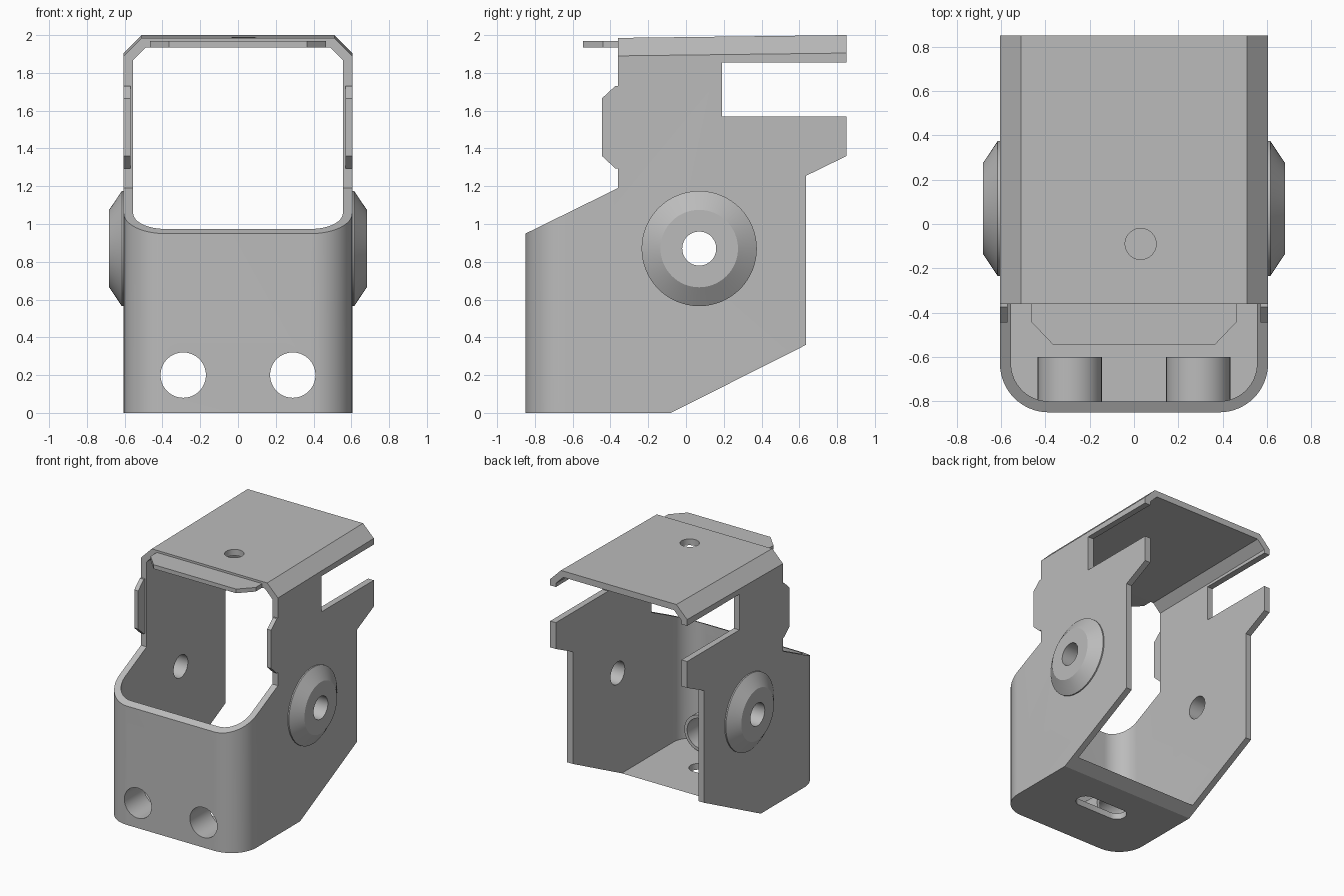
import bpy, bmesh, math
from mathutils import Vector

if "Cube" in bpy.data.objects:
    bpy.data.objects.remove(bpy.data.objects["Cube"], do_unlink=True)

steel = bpy.data.materials.new("grey_steel")
steel.use_nodes = True
GREY = (0.5, 0.5, 0.5, 1)
steel.diffuse_color = GREY
steel.node_tree.nodes["Principled BSDF"].inputs["Base Color"].default_value = GREY

HALF_W, WALL, RADIUS = 0.605, 0.05, 0.22
FRONT = -0.85
LIP_Y = -0.36       # front edge of the upper frame
TILT = 0.0124       # slight rise of the roof towards the back


def finish(name, bm):
    bmesh.ops.recalc_face_normals(bm, faces=bm.faces)
    mesh = bpy.data.meshes.new(name)
    bm.to_mesh(mesh)
    bm.free()
    mesh.materials.append(steel)
    ob = bpy.data.objects.new(name, mesh)
    bpy.context.collection.objects.link(ob)
    return ob


def prism(name, pts, axis, lo, hi):
    """Extrude a 2D outline along x, y or z."""
    place = {"x": lambda a, b, t: (t, a, b),
             "y": lambda a, b, t: (a, t, b),
             "z": lambda a, b, t: (a, b, t)}[axis]
    bm = bmesh.new()
    ends = [[bm.verts.new(place(a, b, t)) for a, b in pts] for t in (lo, hi)]
    n = len(pts)
    for ring in ends:
        bm.faces.new(ring)
    for i in range(n):
        j = (i + 1) % n
        bm.faces.new((ends[0][i], ends[0][j], ends[1][j], ends[1][i]))
    return finish(name, bm)


def lathe(name, profile, origin, direction, segments=64):
    """Revolve a closed (radius, distance) profile about an axis."""
    d = Vector(direction)
    u = Vector((0, 0, 1))
    v = d.cross(u)
    bm = bmesh.new()
    rings = []
    for k in range(segments):
        a = 2 * math.pi * k / segments
        out = u * math.cos(a) + v * math.sin(a)
        rings.append([bm.verts.new(Vector(origin) + out * r + d * t) for r, t in profile])
    n = len(profile)
    for k in range(segments):
        p, q = rings[k], rings[(k + 1) % segments]
        for i in range(n):
            j = (i + 1) % n
            bm.faces.new((p[i], p[j], q[j], q[i]))
    return finish(name, bm)


def circle(cx, cy, r, segments=64):
    return [(cx + r * math.cos(2 * math.pi * k / segments),
             cy + r * math.sin(2 * math.pi * k / segments)) for k in range(segments)]


def boolean(ob, tool, operation):
    mod = ob.modifiers.new(operation.lower(), "BOOLEAN")
    mod.operation, mod.solver, mod.object = operation, "EXACT", tool
    bpy.context.view_layer.objects.active = ob
    bpy.ops.object.modifier_apply(modifier=mod.name)
    bpy.data.objects.remove(tool, do_unlink=True)


def both_sides(half):
    return half + [(-x, y) for x, y in reversed(half)]


def plan(inset, back):
    """Plan outline with two rounded front corners."""
    w, r, f = HALF_W - inset, RADIUS - inset, FRONT + inset
    arc = [(w - r + r * math.cos(t), f + r - r * math.sin(t))
           for t in (math.pi / 2 * k / 16 for k in range(17))]
    return both_sides([(w, back)] + arc)


def block(name, section, inset, back):
    """Cross-section with chamfered roof, trimmed to the rounded plan."""
    ob = prism(name, both_sides(section), "y", -1, 1)
    for v in ob.data.vertices:
        if v.co.z > 1.5:
            v.co.z += TILT * (v.co.y - LIP_Y)
    boolean(ob, prism("plan_trim", plan(inset, back), "z", -0.5, 2.5), "INTERSECT")
    return ob


# Bent sheet body: outer block, hollowed, then trimmed to the side outline
body = block("bracket_body", [(0.705, -0.1), (0.705, 1.79), (0.51, 1.985)], 0, 0.92)
cavity = block("cavity", [(0.7, WALL), (0.7, 1.724), (0.489, 1.935)], WALL, 0.97)
boolean(body, cavity, "DIFFERENCE")
side = [(-0.95, 0), (-0.95, 0.90), (LIP_Y, 1.19), (LIP_Y, 2.1), (0.85, 2.1),
        (0.85, 1.855), (0.19, 1.855), (0.19, 1.57), (0.85, 1.57), (0.85, 1.36),
        (0.635, 1.255), (0.635, 0.36), (-0.08, 0)]
boolean(body, prism("side_trim", side, "x", -1, 1), "INTERSECT")

# Pivot, front, roof and floor openings
PIVOT = (0.07, 0.87)
boolean(body, prism("pivot_cut", circle(*PIVOT, 0.09), "x", -1, 1), "DIFFERENCE")
for sx in (-1, 1):
    boolean(body, prism("front_cut", circle(sx * 0.29, 0.2, 0.12), "y", -1, -0.7), "DIFFERENCE")
boolean(body, prism("roof_cut", circle(0.03, -0.09, 0.07), "z", 1.5, 2.2), "DIFFERENCE")
slot = [(x + (0.15 if x > 0 else -0.15), y) for x, y in
        ((0.075 * math.cos(a), -0.38 + 0.075 * math.sin(a))
         for a in (math.pi * (k + 0.5) / 16 for k in range(32)))]
boolean(body, prism("floor_cut", slot, "z", -0.2, 0.2), "DIFFERENCE")
parts = [body]

# Tabs, pivot discs and front tubes
tab = [(LIP_Y, 1.295), (-0.375, 1.295), (-0.445, 1.36),
       (-0.445, 1.665), (-0.375, 1.73), (LIP_Y, 1.73)]
disc = [(0.09, 0), (0.305, 0), (0.305, 0.01), (0.205, 0.077), (0.09, 0.077)]
tube = [(0.12, 0), (0.145, 0), (0.145, 0.2), (0.12, 0.2)]
for label, sx in (("right", -1), ("left", 1)):
    lo, hi = sorted((sx * 0.57, sx * HALF_W))
    parts.append(prism(label + "_side_tab", tab, "x", lo, hi))
    parts.append(lathe(label + "_pivot_disc", disc, (sx * HALF_W, *PIVOT), (sx, 0, 0)))
    parts.append(lathe(label + "_front_tube", tube, (sx * 0.29, FRONT + WALL, 0.2), (0, 1, 0)))
roof_tab = both_sides([(0.465, LIP_Y), (0.465, -0.44), (0.365, -0.545)])
parts.append(prism("roof_tab", roof_tab, "z", 1.935, 1.968))

# Smooth the curved faces, keep the sheet edges crisp
bpy.ops.object.select_all(action="DESELECT")
for ob in parts:
    ob.select_set(True)
bpy.context.view_layer.objects.active = body
bpy.ops.object.shade_smooth_by_angle(angle=math.radians(25))
